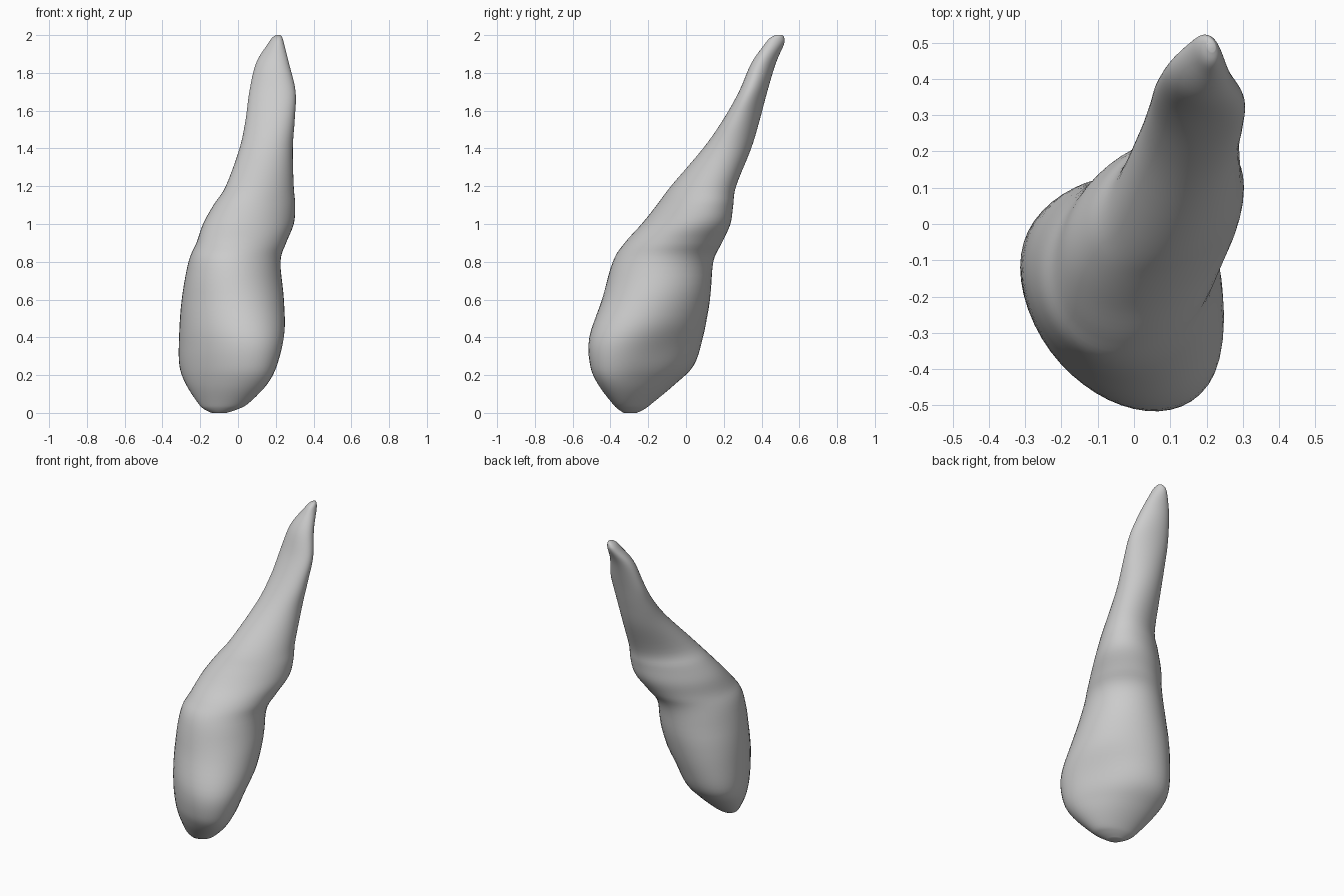
import bpy, bmesh, math

if "Cube" in bpy.data.objects:
    bpy.data.objects.remove(bpy.data.objects["Cube"])

# Horizontal sections: z, x left, x right, y front, y back
ROWS = [
    (0.00, -0.14, -0.06, -0.33, -0.26),
    (0.02, -0.18, 0.00, -0.36, -0.22),
    (0.05, -0.21, 0.055, -0.39, -0.18),
    (0.15, -0.275, 0.16, -0.465, -0.06),
    (0.25, -0.31, 0.215, -0.507, 0.04),
    (0.40, -0.312, 0.247, -0.512, 0.09),
    (0.60, -0.298, 0.243, -0.445, 0.127),
    (0.80, -0.262, 0.225, -0.388, 0.145),
    (0.90, -0.22, 0.255, -0.325, 0.19),
    (1.00, -0.185, 0.295, -0.235, 0.235),
    (1.10, -0.13, 0.303, -0.155, 0.25),
    (1.20, -0.065, 0.295, -0.08, 0.265),
    (1.40, 0.008, 0.29, 0.09, 0.345),
    (1.55, 0.04, 0.30, 0.195, 0.39),
    (1.70, 0.06, 0.305, 0.28, 0.43),
    (1.85, 0.095, 0.27, 0.345, 0.475),
    (1.95, 0.155, 0.245, 0.415, 0.518),
    (1.985, 0.18, 0.235, 0.445, 0.52),
    (2.00, 0.20, 0.225, 0.475, 0.51),
]
# Diagonal lean of the section outline: z, skew
SKEW = [(0.0, -0.42), (0.22, -0.42), (0.4, -0.3), (0.65, -0.04), (0.8, 0.06), (1.0, 0.28), (1.2, 0.27), (1.65, -0.25), (2.0, -0.25)]
SEG, STEPS = 48, 5


def catmull(a, b, c, d, t):
    return tuple(q + 0.5 * t * (r - p + t * (2 * p - 5 * q + 4 * r - s + t * (3 * (q - r) + s - p)))
                 for p, q, r, s in zip(a, b, c, d))


def ramp(z, lo, hi):
    t = max(0.0, min(1.0, (z - lo) / (hi - lo)))
    return t * t * (3 - 2 * t)


def skew_at(z):
    # Overlapping ramps keep the lean free of bands
    value = SKEW[0][1]
    for (z0, s0), (z1, s1) in zip(SKEW, SKEW[1:]):
        value += (s1 - s0) * ramp(z, z0 - 0.06, z1 + 0.06)
    return value


def section(row):
    z, xl, xr, yf, yb = row
    cx, hx, cy, hy = (xl + xr) / 2, (xr - xl) / 2, (yf + yb) / 2, (yb - yf) / 2
    lean = math.asin(skew_at(z))
    # Hollow facet low on the back right
    flat = 0.11 * ramp(z, 0.02, 0.2) * (1 - ramp(z, 0.28, 0.5))
    pts = []
    for i in range(SEG):
        a = 2 * math.pi * i / SEG
        k = 1 - flat * max(0, math.cos(a - lean / 2 - math.pi / 4)) ** 5
        pts.append((cx + hx * math.cos(a) * k, cy + hy * math.sin(a + lean) * k, z))
    return pts


# Resample the sections smoothly
padded = [ROWS[0]] + ROWS + [ROWS[-1]]
levels = [catmull(*padded[i:i + 4], s / STEPS) for i in range(len(ROWS) - 1) for s in range(STEPS)]
levels.append(ROWS[-1])

# Tapering body
bm = bmesh.new()
rings = [[bm.verts.new(p) for p in section(r)] for r in levels]
for a, b in zip(rings, rings[1:]):
    for i in range(SEG):
        j = (i + 1) % SEG
        bm.faces.new((a[i], a[j], b[j], b[i]))
bm.faces.new(rings[0][::-1])
bm.faces.new(rings[-1])
for f in bm.faces:
    f.smooth = True
bmesh.ops.recalc_face_normals(bm, faces=bm.faces)
mesh = bpy.data.meshes.new("tapered_body")
bm.to_mesh(mesh)
bm.free()
body = bpy.data.objects.new("tapered_body", mesh)
bpy.context.collection.objects.link(body)
